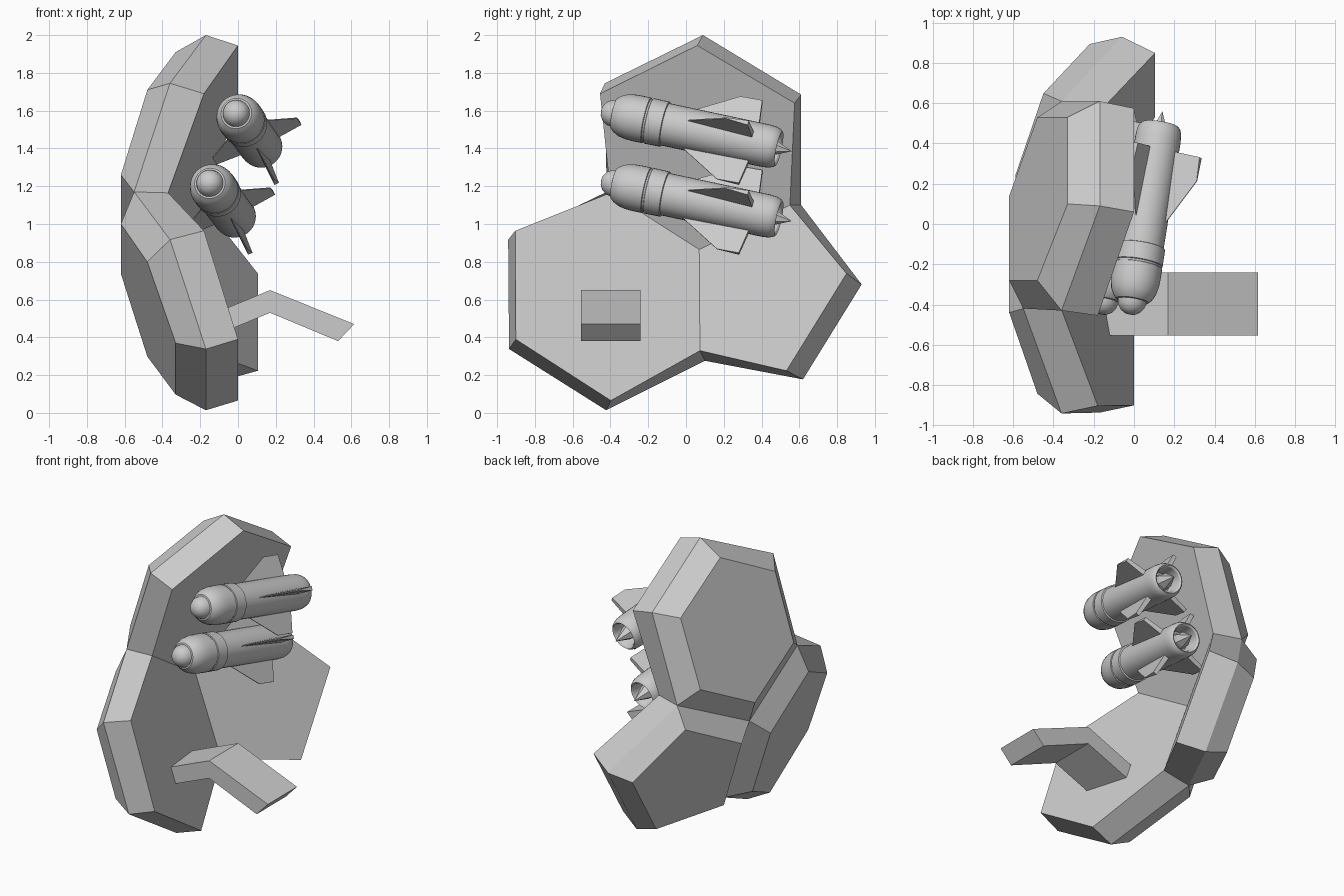
import bpy, bmesh, math
from mathutils import Vector, Matrix

if "Cube" in bpy.data.objects:
    bpy.data.objects.remove(bpy.data.objects["Cube"])

N = Vector((0, 0.5257, 0.8507))      # normal of the shell's mirror plane
OFFSET = 0.772


def mirror(p):
    p = Vector(p)
    return p - 2 * (p.dot(N) - OFFSET) * N


def add_object(name, bm, smooth=None):
    bmesh.ops.recalc_face_normals(bm, faces=bm.faces)
    mesh = bpy.data.meshes.new(name)
    bm.to_mesh(mesh)
    bm.free()
    ob = bpy.data.objects.new(name, mesh)
    bpy.context.collection.objects.link(ob)
    if smooth:
        bpy.context.view_layer.objects.active = ob
        ob.select_set(True)
        bpy.ops.object.shade_smooth_by_angle(angle=math.radians(smooth))
        ob.select_set(False)
    return ob


# Shell: two hexagons and a pentagon meeting at one corner.
# Hexagon order: centre, seam end, then round to the corner shared with the pentagon
hex_inner = [(-.37, .07, .865), (-.37, -.40, 1.165), (-.18, -.455, 1.69),
             (0, .06, 1.945), (0, .575, 1.64), (-.18, .55, 1.10)]
hex_mid = [(-.55, .10, .85), (-.55, -.42, 1.17), (-.36, -.43, 1.745),
           (-.17, .09, 2.0), (-.17, .61, 1.685), (-.36, .61, 1.10)]
hex_outer = [(-.62, .14, 1.01), (-.62, -.28, 1.26), (-.48, -.28, 1.71),
             (-.33, .10, 1.91), (-.33, .53, 1.66), (-.48, .53, 1.21)]


def other_hex(pts, keep):
    return [Vector(p) if i < keep else mirror(p) for i, p in enumerate(pts)]


def pentagon(centre, side, far):
    return [centre, side, far, mirror(far), mirror(side)]


panels = [
    (hex_inner, hex_mid, hex_outer, (1, 2, 3, 4)),
    (other_hex(hex_inner, 2), other_hex(hex_mid, 2), other_hex(hex_outer, 0), (1, 2, 3, 4)),
    (pentagon(hex_inner[0], hex_inner[5], (.105, .85, .738)),
     pentagon(hex_mid[0], hex_mid[5], (-.06, .93, .68)),
     pentagon((-.59, .24, .759), (-.45, .649, .972), (-.22, .894, .643)), (1, 2, 3)),
]
bm = bmesh.new()
for inner, mid, outer, rim in panels:
    a, b, c = ([bm.verts.new(p) for p in ring] for ring in (inner, mid, outer))
    bm.faces.new(a)
    bm.faces.new(c)
    n = len(a)
    for i in range(n):
        j = (i + 1) % n
        bm.faces.new((b[i], b[j], c[j], c[i]))
        if i in rim:                       # free edges only
            bm.faces.new((a[i], a[j], b[j], b[i]))
bmesh.ops.remove_doubles(bm, verts=bm.verts, dist=0.003)
add_object("armour_shell", bm)

# Bent bracket sticking out of the lower panel
bracket = [(-.24, .48), (.17, .65), (.615, .47), (.53, .38), (.17, .53), (-.24, .36)]
bm = bmesh.new()
ends = [[bm.verts.new((x, y, z)) for x, z in bracket] for y in (-.555, -.24)]
for i in range(6):
    j = (i + 1) % 6
    bm.faces.new((ends[0][i], ends[0][j], ends[1][j], ends[1][i]))
for e in ends:
    for q in ((0, 1, 4, 5), (1, 2, 3, 4)):
        bm.faces.new([e[k] for k in q])
add_object("bracket", bm)

# Missiles: (distance from nose, radius) profile, ending in a hollow tail
body = [(0, 0), (.006, .028), (.02, .05), (.045, .067), (.07, .072), (.072, .082),
        (.09, .098), (.12, .113), (.16, .121), (.20, .123), (.25, .123), (.253, .118),
        (.262, .118), (.265, .123), (.35, .122), (.353, .114), (.90, .114), (.94, .111),
        (.965, .102), (.975, .092), (.965, .082), (.93, .074), (.86, .068), (.86, 0)]
cone = [(.86, .06), (.93, .05), (1.045, 0)]
SEGMENTS = 32


def lathe(bm, profile, seg):
    rings = []
    for t, r in profile:
        if r == 0:
            rings.append([bm.verts.new((0, 0, t))] * seg)
        else:
            rings.append([bm.verts.new((r * math.cos(2 * math.pi * k / seg),
                                        r * math.sin(2 * math.pi * k / seg), t))
                          for k in range(seg)])
    for p, q in zip(rings, rings[1:]):
        for k in range(seg):
            m = (k + 1) % seg
            bm.faces.new(list(dict.fromkeys((p[k], p[m], q[m], q[k]))))


def missile_frame(nose, tail):
    axis = (tail - nose).normalized()
    side = Vector((.91, 0, .41))
    side = (side - axis * side.dot(axis)).normalized()
    rot = Matrix((side, axis.cross(side), axis)).transposed().to_4x4()
    return Matrix.Translation(nose) @ rot


# Fin outline: (distance from nose, radius, half thickness)
fin = [(.455, .10, .002), (.70, .248, .003), (.82, .248, .013), (.84, .10, .018)]

for label, shift in (("upper", (0, 0, 0)), ("lower", (-.14, 0, -.37))):
    shift = Vector(shift)
    frame = missile_frame(Vector((-.02, -.45, 1.60)) + shift,
                          Vector((.13, .49, 1.40)) + shift)
    bm = bmesh.new()
    lathe(bm, body, SEGMENTS)
    add_object(label + "_missile_body", bm, 30).matrix_world = frame
    bm = bmesh.new()
    lathe(bm, cone, 6)
    add_object(label + "_missile_tail_cone", bm).matrix_world = frame
    bm = bmesh.new()
    for k in range(4):
        turn = Matrix.Rotation(k * math.pi / 2, 3, 'Z')
        l, r = ([bm.verts.new(turn @ Vector((rad, s * h, t))) for t, rad, h in fin]
                for s in (-1, 1))
        bm.faces.new(l)
        bm.faces.new(r)
        for i in range(4):
            j = (i + 1) % 4
            bm.faces.new((l[i], l[j], r[j], r[i]))
    add_object(label + "_missile_fins", bm).matrix_world = frame
